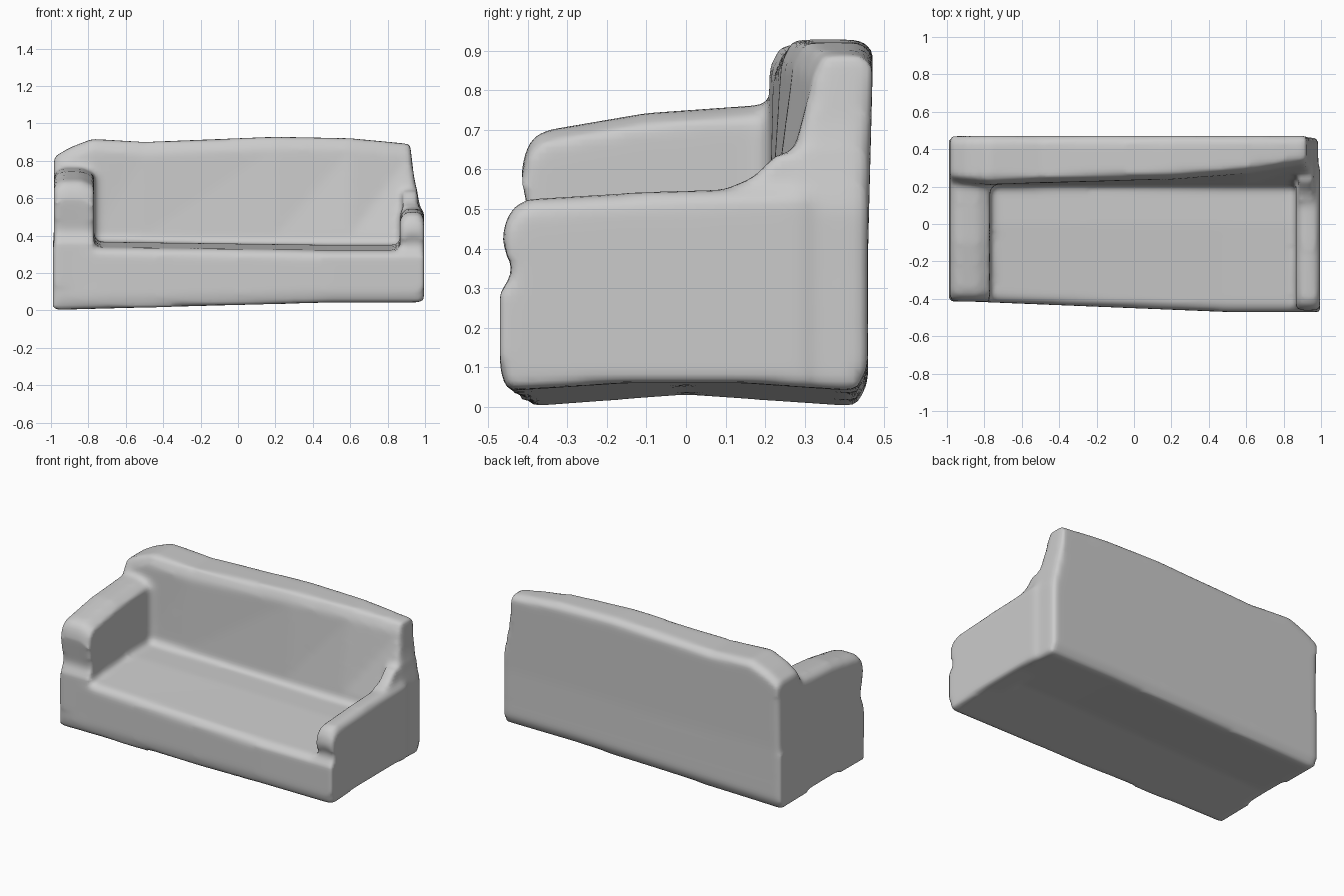
import bpy
import bmesh
from math import sin, cos, pi

cube = bpy.data.objects.get("Cube")
if cube:
    bpy.data.objects.remove(cube, do_unlink=True)

body = bmesh.new()
REAR = 0.46
EDGE = 0.03


def mix(start, end, amount):
    return start + (end - start) * amount


def loft(stations):
    """Closed solid through (x, [(y, z), ...]) sections, added to the body."""
    rings = []
    for x, outline in stations:
        rings.append([body.verts.new((x, y, z)) for y, z in outline])
    faces = [body.faces.new(rings[0]), body.faces.new(rings[-1])]
    for near, far in zip(rings, rings[1:]):
        for i in range(len(near)):
            faces.append(body.faces.new((near[i - 1], near[i], far[i], far[i - 1])))
    bmesh.ops.recalc_face_normals(body, faces=faces)


def base_outline(amount):
    """Slab section with an arched underside and a seat rising to the rear."""
    front = mix(-0.41, -0.47, amount)
    bottom = mix(0, 0.04, amount)
    seat = mix(0.37, 0.35, amount)
    return [(front + EDGE / 2, bottom), (front, bottom + 2 * EDGE),
            (front, seat - 2 * EDGE), (front + EDGE, seat - EDGE),
            (0, seat), (REAR, seat),
            (REAR, bottom + 2 * EDGE), (REAR - EDGE, bottom),
            (0, bottom + EDGE)]


def back_outline(top, front):
    """Backrest section from inside the base up to a rounded top edge."""
    lean = max(top - 0.5, 0) * EDGE
    rear = REAR + lean
    return [(0.21, 0.2), (0.21, 0.4), (front, top - 2 * EDGE),
            (front + EDGE, top), (rear - EDGE, top),
            (rear, top - EDGE), (REAR, 0.4), (REAR, 0.2)]


def arm_outline(front, pinch, crown, rise, drop):
    """Arm section: upright front, pinched below a rolled top that climbs back."""
    depth, height = 0.07, 0.11
    outline = [(front + EDGE, 2 * EDGE), (front, 4 * EDGE),
               (front, pinch - 2 * EDGE), (front + EDGE, pinch)]
    for step in range(5):
        angle = step / 4 * pi / 2
        outline.append((front + depth * (1 - cos(angle)),
                        crown - drop - height * (1 - sin(angle))))
    outline += [(-0.1, crown + rise * 0.6 - drop), (0.3, crown + rise - drop),
                (0.3, 2 * EDGE)]
    return outline


def add_arm(outer, inner, drop, shape):
    """Loft an arm across its width with its two long top edges rounded."""
    sections = []
    for amount, lowered in ((0, drop), (0.2, 0), (0.7, 0), (1, drop)):
        sections.append((mix(outer, inner, amount),
                         arm_outline(*shape, lowered)))
    loft(sections)


# Base and seat, skewed forward and upward towards the left end
loft([(mix(-0.99, 0.985, i / 4), base_outline(min(i / 3, 1))) for i in range(5)])

# Backrest, with a sloping right shoulder and a stepped left end
loft([(x, back_outline(top, front)) for x, top, front in (
    (-0.985, 0.82, 0.23), (-0.9, 0.87, 0.22), (-0.78, 0.917, 0.21),
    (-0.5, 0.9, 0.22), (0.2, 0.928, 0.24), (0.6, 0.92, 0.27),
    (0.92, 0.89, 0.32), (0.94, 0.72, 0.28), (0.985, 0.5, 0.21))])

# Tall right arm and low left arm
add_arm(-0.985, -0.77, EDGE, (-0.415, 0.42, 0.7, 0.07))
add_arm(0.995, 0.865, EDGE, (-0.465, 0.35, 0.525, 0.03))

# Cove sweeping from the low arm up into the backrest
cove = [(0.1, 0.3), (0.1, 0.55), (0.17, 0.58), (0.23, 0.64), (0.4, 0.64), (0.4, 0.3)]
loft([(0.88, cove), (0.96, cove)])

mesh = bpy.data.meshes.new("sofa_body")
body.to_mesh(mesh)
body.free()
sofa = bpy.data.objects.new("sofa_body", mesh)
bpy.context.collection.objects.link(sofa)

# Fuse the parts into one soft upholstered skin
fuse = sofa.modifiers.new("Fuse", 'REMESH')
fuse.mode = 'VOXEL'
fuse.voxel_size = 0.018
fuse.use_smooth_shade = True
soften = sofa.modifiers.new("Soften", 'SMOOTH')
soften.factor = 0.5
soften.iterations = 6
